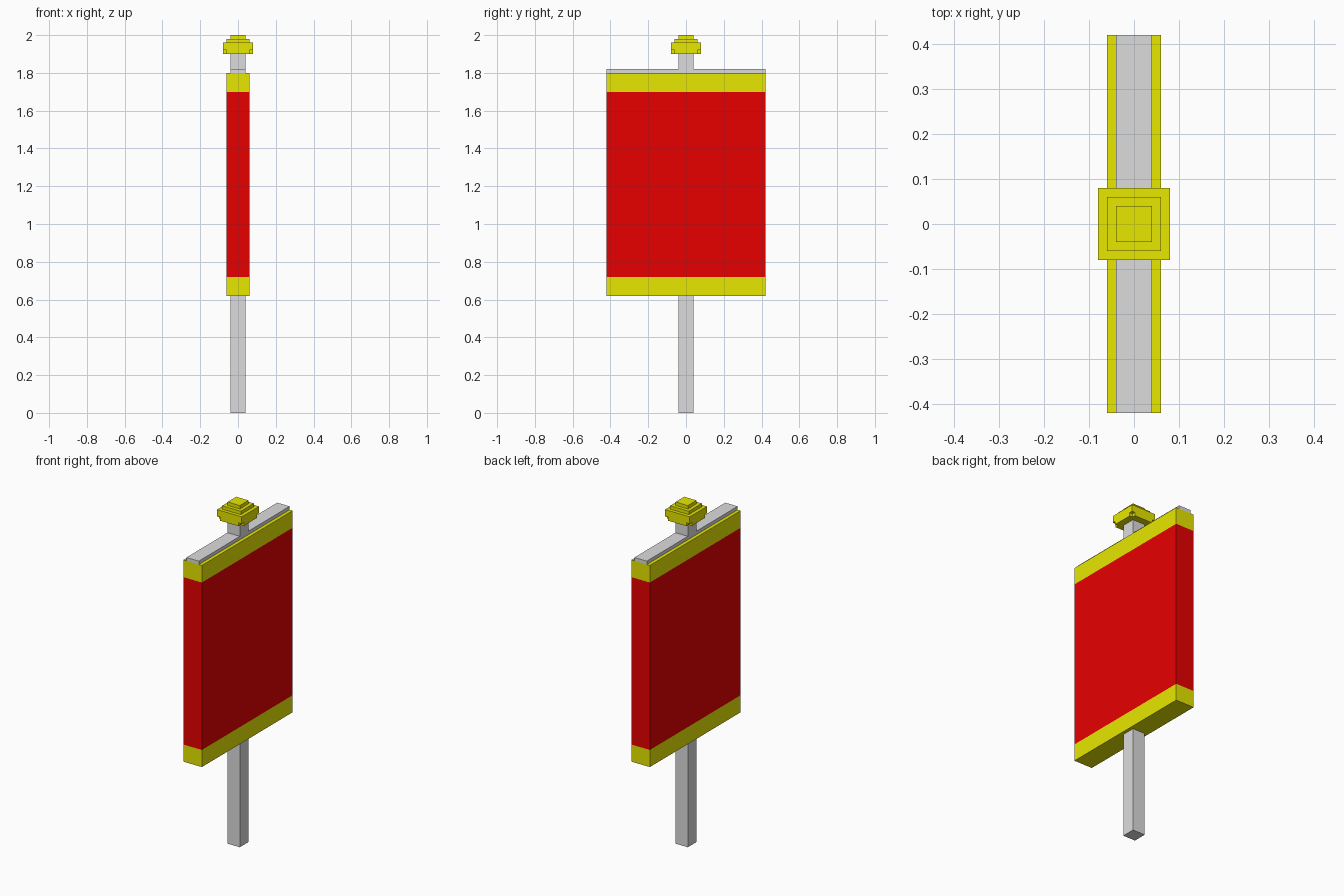
import bpy, bmesh
from mathutils import Matrix, Vector

if "Cube" in bpy.data.objects:
    bpy.data.objects.remove(bpy.data.objects["Cube"])


def material(name, rgb):
    m = bpy.data.materials.new(name)
    m.diffuse_color = (*rgb, 1.0)
    m.use_nodes = True
    m.node_tree.nodes["Principled BSDF"].inputs["Base Color"].default_value = m.diffuse_color
    return m


GREY = material("pole grey", (0.72, 0.72, 0.72))
YELLOW = material("trim yellow", (0.8, 0.8, 0.0))
RED = material("cloth red", (0.8, 0.0, 0.0))


def add_box(bm, hx, hy, z0, z1):
    """Box centred on the z axis, given half sizes and a height range."""
    mat = Matrix.Translation((0, 0, (z0 + z1) / 2)) @ Matrix.Diagonal((2 * hx, 2 * hy, z1 - z0, 1))
    bmesh.ops.create_cube(bm, size=1, matrix=mat)


def finish(name, bm, *mats):
    me = bpy.data.meshes.new(name)
    bm.to_mesh(me)
    bm.free()
    for m in mats:
        me.materials.append(m)
    ob = bpy.data.objects.new(name, me)
    bpy.context.collection.objects.link(ob)
    return ob


def box(name, mat, *dims):
    bm = bmesh.new()
    add_box(bm, *dims)
    return finish(name, bm, mat)


# Upright pole and the crossbar resting on the cloth
box("pole", GREY, 0.04, 0.04, 0.0, 1.90)
box("crossbar", GREY, 0.04, 0.42, 1.80, 1.82)

# Banner cloth: one slab cut into a red field with yellow bands
LOW, HIGH = 0.72, 1.70
bm = bmesh.new()
add_box(bm, 0.06, 0.42, 0.62, 1.80)
for z in (LOW, HIGH):
    bmesh.ops.bisect_plane(bm, geom=bm.verts[:] + bm.edges[:] + bm.faces[:],
                           plane_co=Vector((0, 0, z)), plane_no=Vector((0, 0, 1)))
for f in bm.faces:
    f.material_index = 0 if LOW < f.calc_center_median().z < HIGH else 1
finish("banner_cloth", bm, RED, YELLOW)

# Stepped finial: cross-shaped foot (notched corners) and three tiers
box("finial_foot_x", YELLOW, 0.08, 0.06, 1.90, 1.92)
for side in (-1, 1):
    foot = box("finial_foot_y", YELLOW, 0.06, 0.01, 1.90, 1.92)
    foot.location.y = side * 0.07
for half, z0, z1 in ((0.08, 1.92, 1.96), (0.06, 1.96, 1.98), (0.04, 1.98, 2.00)):
    box("finial_tier", YELLOW, half, half, z0, z1)
